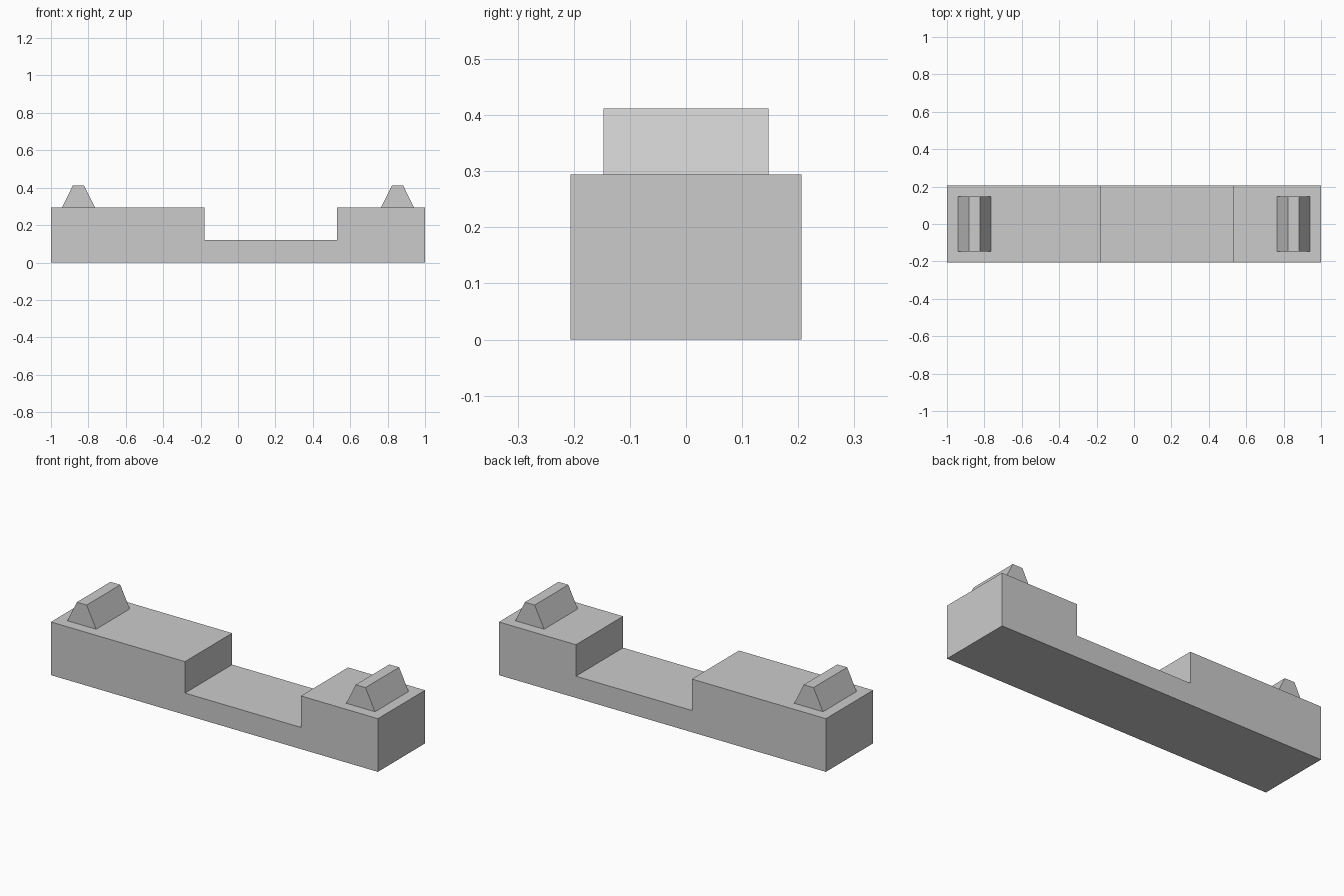
import bpy
import bmesh

cube = bpy.data.objects.get("Cube")
if cube:
    bpy.data.objects.remove(cube, do_unlink=True)

grey = bpy.data.materials.new("light_grey")
grey.use_nodes = True
colour = (0.6, 0.6, 0.6, 1)
grey.diffuse_color = colour
grey.node_tree.nodes["Principled BSDF"].inputs["Base Color"].default_value = colour


def extrude_profile(name, profile, half_depth):
    """Extrude a closed x-z profile symmetrically along y."""
    bm = bmesh.new()
    face = bm.faces.new([bm.verts.new((x, -half_depth, z)) for x, z in profile])
    swept = bmesh.ops.extrude_face_region(bm, geom=[face])["geom"]
    back = [v for v in swept if isinstance(v, bmesh.types.BMVert)]
    bmesh.ops.translate(bm, verts=back, vec=(0, 2 * half_depth, 0))
    bmesh.ops.recalc_face_normals(bm, faces=bm.faces)
    mesh = bpy.data.meshes.new(name)
    bm.to_mesh(mesh)
    bm.free()
    mesh.materials.append(grey)
    obj = bpy.data.objects.new(name, mesh)
    bpy.context.collection.objects.link(obj)
    return obj


# Long block with an off-centre step cut down into it
top, floor = 0.294, 0.12
notch_right, notch_left = -0.18, 0.529
extrude_profile("notched_body", [
    (-1, 0), (1, 0), (1, top), (notch_left, top), (notch_left, floor),
    (notch_right, floor), (notch_right, top), (-1, top)], 0.206)

# Tapered ridge near each end
for side, x in (("right", -0.853), ("left", 0.853)):
    extrude_profile(side + "_ridge", [
        (x - 0.088, top), (x + 0.088, top),
        (x + 0.03, 0.412), (x - 0.03, 0.412)], 0.147)
